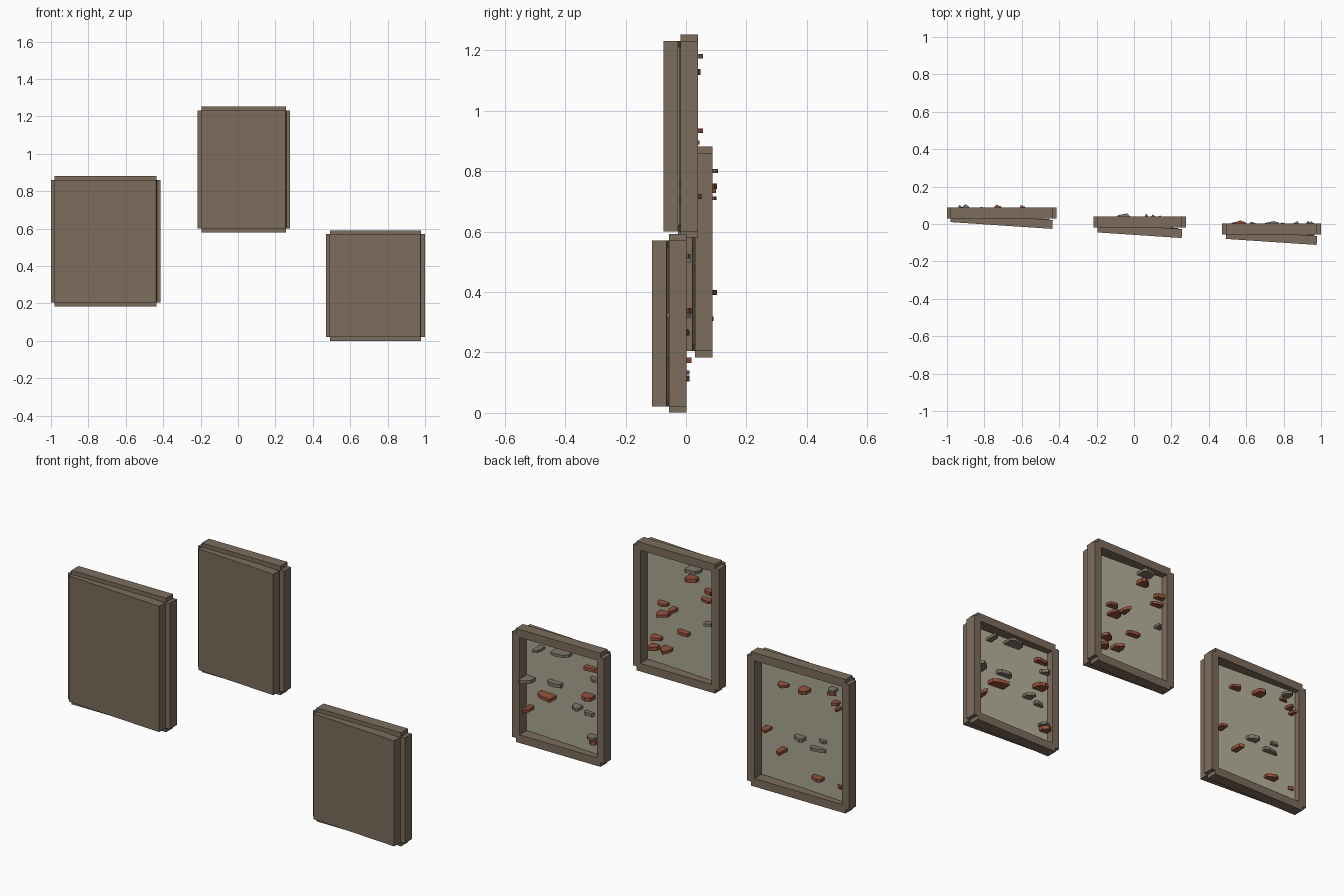
import bpy, bmesh, math, random
from mathutils import Matrix, Vector

if "Cube" in bpy.data.objects:
    bpy.data.objects.remove(bpy.data.objects["Cube"])

random.seed(4)
BAR, DEPTH, DOOR_T, TILT = 0.042, 0.058, 0.048, math.radians(3.8)


def material(name, rgb):
    m = bpy.data.materials.new(name)
    m.diffuse_color = (*rgb, 1)
    m.use_nodes = True
    m.node_tree.nodes["Principled BSDF"].inputs["Base Color"].default_value = m.diffuse_color
    return m


WOOD = material("weathered brown", (0.205, 0.150, 0.107))
PLASTER = material("pale plaster", (0.42, 0.39, 0.30))
BRICK = material("brick red", (0.30, 0.085, 0.045))
STONE = material("stone grey", (0.21, 0.185, 0.145))


def finish(name, bm, mat):
    bmesh.ops.recalc_face_normals(bm, faces=bm.faces)
    me = bpy.data.meshes.new(name)
    bm.to_mesh(me)
    bm.free()
    me.materials.append(mat)
    ob = bpy.data.objects.new(name, me)
    bpy.context.collection.objects.link(ob)
    return ob


def box(bm, size, loc):
    bmesh.ops.create_cube(bm, size=1, matrix=Matrix.Translation(loc) @ Matrix.Diagonal((*size, 1)))


def panel(tag, cx, cy, cz, w, h, shards):
    # Frame of four bars with notched corners
    bm = bmesh.new()
    for s in (-1, 1):
        box(bm, (BAR, DEPTH, h), (cx + s * w / 2, cy, cz))
        box(bm, (w, DEPTH, BAR), (cx, cy, cz + s * h / 2))
    finish(tag + "_frame", bm, WOOD)

    # Slightly turned front board, with a plaster sheet on its back
    mid_y = cy - 0.085 + math.sin(TILT) * w / 2 + DOOR_T / 2
    turn = Matrix.Translation((cx, mid_y, cz)) @ Matrix.Rotation(-TILT, 4, 'Z')
    bm = bmesh.new()
    box(bm, (w, DOOR_T, h), (0, 0, 0))
    finish(tag + "_board", bm, WOOD).matrix_world = turn
    bm = bmesh.new()
    box(bm, (w - BAR, 0.004, h - BAR), (0, DOOR_T / 2 + 0.001, 0))
    finish(tag + "_plaster", bm, PLASTER).matrix_world = turn

    # Flat broken chips sticking out of the plaster
    iw, ih = w - BAR, h - BAR
    for mat, label in ((BRICK, "brick"), (STONE, "stone")):
        bm = bmesh.new()
        for u, v, size, kind in shards:
            if kind != label[0]:
                continue
            x = cx + iw * (0.5 - u)
            z = cz + ih * (0.5 - v)
            y0 = mid_y + DOOR_T / 2 - math.tan(TILT) * (x - cx) - 0.005
            y1 = cy + DEPTH / 2 + random.uniform(-0.018, 0.018)
            t = random.uniform(0.006, 0.010)
            a, b = random.uniform(0.1, 0.45), random.uniform(0.1, 0.45)
            skew = random.uniform(0.55, 0.9)
            plan = [(-0.5, y0), (0.5, y0), (0.5, y0 + (y1 - y0) * skew),
                    (b, y1), (-a, y0 + (y1 - y0) * 0.85), (-0.5, y0 + (y1 - y0) * 0.6)]
            if random.random() < 0.5:
                plan = [(-p, q) for p, q in plan]
            low = [bm.verts.new((x + p * size, q, z - t)) for p, q in plan]
            face = bm.faces.new(low)
            top = bmesh.ops.extrude_face_region(bm, geom=[face])["geom"]
            bmesh.ops.translate(bm, vec=Vector((0, 0, 2 * t)),
                                verts=[g for g in top if isinstance(g, bmesh.types.BMVert)])
        finish(tag + "_" + label + "_chips", bm, mat)


# Chip entries: across, down, width, kind
panel("left", -0.7075, 0.059, 0.5325, 0.545, 0.655, [
    (.275, .166, .055, "b"), (.54, .146, .05, "b"), (.875, .063, .04, "s"),
    (.85, .11, .04, "b"), (.91, .17, .03, "b"), (.94, .21, .02, "b"),
    (.09, .58, .035, "b"), (.275, .72, .03, "b"), (.475, .57, .055, "s"),
    (.74, .54, .04, "s"), (.69, .62, .08, "s"), (.69, .86, .06, "b"),
    (.94, .88, .025, "b")])
panel("middle", 0.031, 0.010, 0.916, 0.452, 0.63, [
    (.72, .05, .07, "s"), (.69, .14, .055, "b"), (.93, .21, .05, "b"),
    (.89, .29, .06, "b"), (.25, .45, .055, "b"), (.41, .47, .03, "b"),
    (.27, .535, .06, "b"), (.92, .495, .035, "s"), (.55, .65, .065, "b"),
    (.16, .77, .055, "b"), (.31, .84, .05, "b"), (.125, .86, .045, "b")])
panel("right", 0.735, -0.027, 0.296, 0.487, 0.549, [
    (.21, .09, .03, "s"), (.51, .06, .09, "s"), (.89, .13, .07, "b"),
    (.94, .23, .045, "s"), (.05, .445, .06, "s"), (.4, .41, .08, "s"),
    (.3, .555, .09, "b"), (.86, .42, .06, "b"), (.71, .565, .045, "s"),
    (.86, .60, .05, "s"), (.07, .74, .025, "b"), (.92, .82, .05, "s"),
    (.93, .86, .045, "b")])
